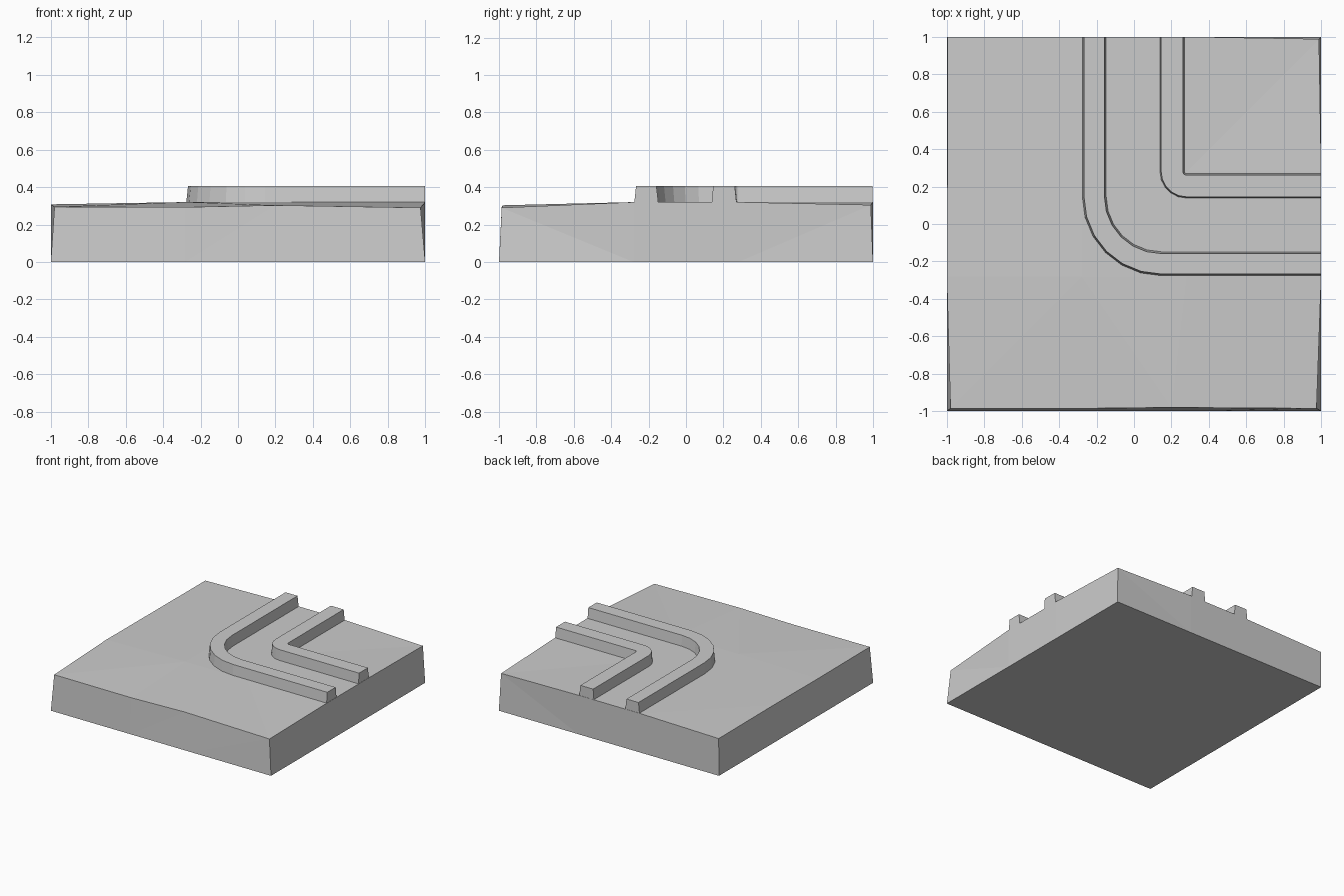
import bpy, bmesh
from math import pi, cos, sin

if "Cube" in bpy.data.objects:
    bpy.data.objects.remove(bpy.data.objects["Cube"])


def finish(bm, name):
    bmesh.ops.recalc_face_normals(bm, faces=bm.faces)
    mesh = bpy.data.meshes.new(name)
    bm.to_mesh(mesh)
    bm.free()
    obj = bpy.data.objects.new(name, mesh)
    bpy.context.collection.objects.link(obj)
    return obj


# Ground slab: a 4 x 4 patch of uneven top points over a square flat base
def ground_slab():
    base = [-1, -0.28, 0.28, 1]
    edge_tops = {
        (0, 0): (-0.98, -0.985, 0.295), (1, 0): (-0.28, -0.985, 0.293),
        (2, 0): (0.2, -0.98, 0.303), (3, 0): (0.975, -0.985, 0.29),
        (0, 1): (-1, -0.28, 0.308), (0, 2): (-0.997, 0.28, 0.308),
        (0, 3): (-0.997, 1, 0.305), (3, 3): (0.988, 0.988, 0.305),
    }
    bm = bmesh.new()
    top, low = {}, {}
    for i, x in enumerate(base):
        for j, y in enumerate(base):
            top[i, j] = bm.verts.new(edge_tops.get((i, j), (x, y, 0.32)))
    rim = ([(i, 0) for i in range(3)] + [(3, j) for j in range(3)]
           + [(i, 3) for i in (3, 2, 1)] + [(0, j) for j in (3, 2, 1)])
    for i, j in rim:
        low[i, j] = bm.verts.new((base[i], base[j], 0))
    for i in range(3):
        for j in range(3):
            bm.faces.new([top[i, j], top[i + 1, j], top[i + 1, j + 1], top[i, j + 1]])
    for a, b in zip(rim, rim[1:] + rim[:1]):
        bm.faces.new([low[a], low[b], top[b], top[a]])
    bm.faces.new([low[k] for k in rim])
    bmesh.ops.triangulate(bm, faces=bm.faces)
    return finish(bm, "ground_slab")


# Kerb: tapered section swept from the back edge round a bend to the right edge
def kerb(name, center, profile, segments, end=0.998):
    bm = bmesh.new()
    c = center
    rings = [[(c - r, end, z) for r, z in profile]]
    for k in range(segments + 1):
        a = pi + pi / 2 * k / segments
        rings.append([(c + r * cos(a), c + r * sin(a), z) for r, z in profile])
    rings.append([(end, c - r, z) for r, z in profile])
    rings = [[bm.verts.new(p) for p in ring] for ring in rings]
    n = len(profile)
    for a, b in zip(rings, rings[1:]):
        for i in range(n):
            bm.faces.new([a[i], a[(i + 1) % n], b[(i + 1) % n], b[i]])
    bm.faces.new(rings[0])
    bm.faces.new(rings[-1])
    return finish(bm, name)


slab = ground_slab()
kerbs = [
    kerb("outer_kerb", 0.145,
         [(0.423, 0.30), (0.412, 0.405), (0.303, 0.405), (0.291, 0.30)], 6),
    kerb("inner_kerb", 0.28,
         [(0.143, 0.30), (0.135, 0.405), (0.019, 0.405), (0.008, 0.30)], 5),
]

# Join the kerbs into the slab as one clean surface
for k in kerbs:
    mod = slab.modifiers.new("join_" + k.name, 'BOOLEAN')
    mod.operation = 'UNION'
    mod.solver = 'EXACT'
    mod.object = k
    bpy.context.view_layer.objects.active = slab
    bpy.ops.object.modifier_apply(modifier=mod.name)
    bpy.data.objects.remove(k)
slab.name = "tile_with_curved_kerbs"
